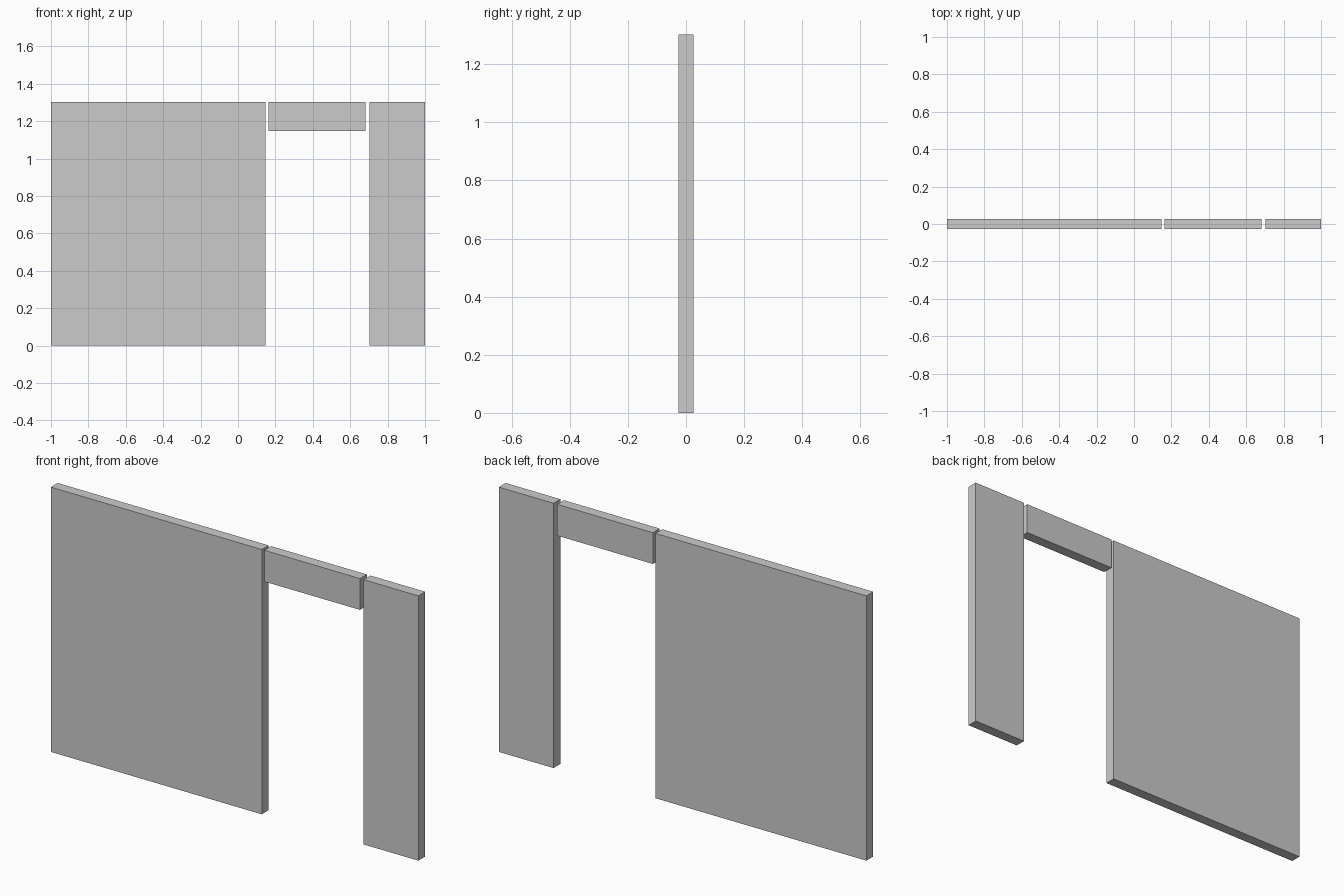
import bpy

if "Cube" in bpy.data.objects:
    bpy.data.objects.remove(bpy.data.objects["Cube"])

THICKNESS = 0.053
TOP = 1.302


def slab(name, x0, x1, z0, z1):
    """Upright box spanning the given x and z ranges, centred on y = 0."""
    bpy.ops.mesh.primitive_cube_add(size=1, location=((x0 + x1) / 2, 0, (z0 + z1) / 2))
    obj = bpy.context.object
    obj.name = name
    obj.scale = (x1 - x0, THICKNESS, z1 - z0)
    bpy.ops.object.transform_apply(location=False, rotation=False, scale=True)
    return obj


# Wide wall panel left of the doorway
slab("wide_wall_panel", -1.0, 0.148, 0.0, TOP)
# Short panel above the doorway, with a small gap on each side
slab("door_header", 0.162, 0.682, 1.148, TOP)
# Narrow wall panel right of the doorway
slab("narrow_wall_panel", 0.702, 1.0, 0.0, TOP)
